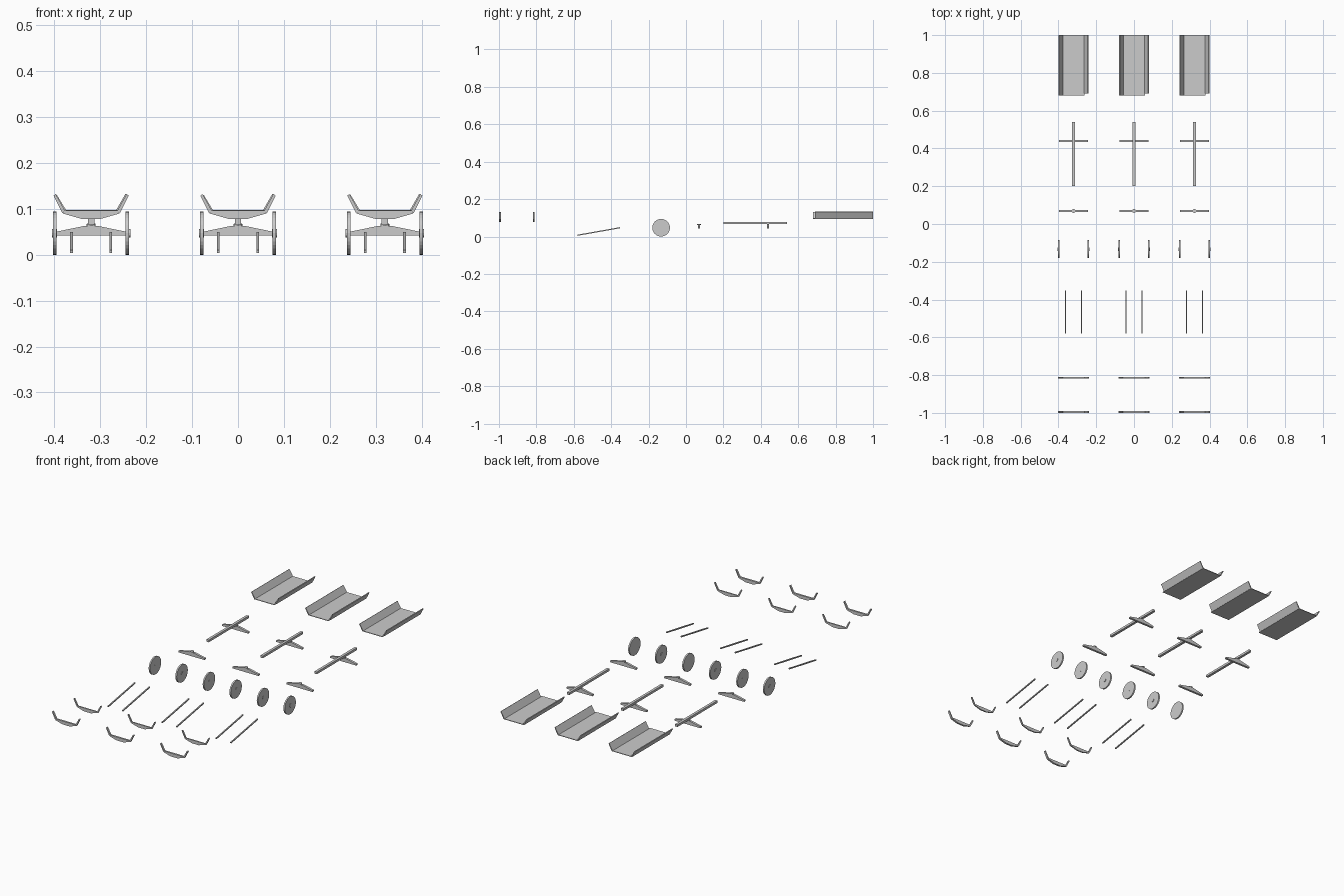
import bpy, bmesh
from math import radians, atan2, hypot
from mathutils import Vector, Matrix

if "Cube" in bpy.data.objects:
    bpy.data.objects.remove(bpy.data.objects["Cube"])


def finish(bm, name):
    bmesh.ops.recalc_face_normals(bm, faces=bm.faces)
    me = bpy.data.meshes.new(name)
    bm.to_mesh(me)
    bm.free()
    ob = bpy.data.objects.new(name, me)
    bpy.context.collection.objects.link(ob)
    return ob


def extrude_profile(bm, pts, x, y0, y1):
    """Extrude an xz profile from y0 to y1, shifted by x."""
    face = bm.faces.new([bm.verts.new((x + px, y0, pz)) for px, pz in pts])
    new = bmesh.ops.extrude_face_region(bm, geom=[face])["geom"]
    verts = [g for g in new if isinstance(g, bmesh.types.BMVert)]
    bmesh.ops.translate(bm, verts=verts, vec=(0, y1 - y0, 0))


def box(bm, x0, x1, y0, y1, z0, z1):
    extrude_profile(bm, [(x0, z0), (x1, z0), (x1, z1), (x0, z1)], 0, y0, y1)


def cylinder(bm, center, r, depth, axis, sides=32):
    rot = Matrix.Rotation(radians(90), 4, 'Y') if axis == 'X' else Matrix()
    bmesh.ops.create_cone(bm, cap_ends=True, segments=sides, radius1=r, radius2=r,
                          depth=depth, matrix=Matrix.Translation(center) @ rot)


def mirror(half):
    return half + [(-x, z) for x, z in reversed(half)]


AXLE = mirror([(-0.077, 0.042), (-0.077, 0.050), (-0.014, 0.063)])
BOLSTER = mirror([(-0.020, 0.078), (-0.062, 0.090), (-0.059, 0.096)])
STAKE = [(-0.063, 0.091), (-0.082, 0.129), (-0.077, 0.132), (-0.057, 0.096)]

for cx, tag in ((-0.32, "left"), (0, "middle"), (0.32, "right")):
    # open tray with splayed sides
    bm = bmesh.new()
    box(bm, cx - 0.059, cx + 0.059, 0.68, 1.0, 0.095, 0.098)
    extrude_profile(bm, [(-0.060, 0.095), (-0.079, 0.129), (-0.075, 0.131), (-0.055, 0.098)],
                    cx, 0.68, 1.0)
    extrude_profile(bm, [(0.060, 0.095), (0.079, 0.131), (0.075, 0.133), (0.055, 0.098)],
                    cx, 0.69, 1.0)
    finish(bm, "tray_" + tag)

    # reach pole and rear axle
    bm = bmesh.new()
    box(bm, cx - 0.007, cx + 0.007, 0.20, 0.54, 0.066, 0.078)
    finish(bm, "reach_pole_" + tag)
    bm = bmesh.new()
    extrude_profile(bm, AXLE, cx, 0.433, 0.445)
    box(bm, cx - 0.009, cx + 0.009, 0.433, 0.445, 0.061, 0.068)
    finish(bm, "rear_axle_" + tag)

    # front axle with round pivot
    bm = bmesh.new()
    extrude_profile(bm, AXLE, cx, 0.063, 0.075)
    cylinder(bm, (cx, 0.069, 0.065), 0.010, 0.005, 'Z', 16)
    finish(bm, "front_axle_" + tag)

    # wheels with small hubs
    for s in (-1, 1):
        bm = bmesh.new()
        cylinder(bm, (cx + s * 0.079, -0.133, 0.047), 0.047, 0.008, 'X')
        cylinder(bm, (cx + s * 0.080, -0.133, 0.047), 0.009, 0.011, 'X', 16)
        finish(bm, "wheel_" + tag)

    # sloping shaft rods
    for s in (-1, 1):
        bm = bmesh.new()
        a, b = Vector((0, -0.58, 0.007)), Vector((0, -0.353, 0.047))
        box(bm, -0.003, 0.003, 0, (b - a).length, -0.003, 0.003)
        ang = atan2(b.z - a.z, b.y - a.y)
        bm.transform(Matrix.Translation(a + Vector((cx + s * 0.043, 0, 0)))
                     @ Matrix.Rotation(ang, 4, 'X'))
        finish(bm, "shaft_" + tag)

    # bolsters with angled stakes
    for y, t in ((-0.995, 0.010), (-0.814, 0.007)):
        bm = bmesh.new()
        extrude_profile(bm, BOLSTER, cx, y - t / 2, y + t / 2)
        for s in (-1, 1):
            extrude_profile(bm, [(s * px, pz) for px, pz in STAKE], cx, y - t / 2, y + t / 2)
        finish(bm, "bolster_" + tag)
